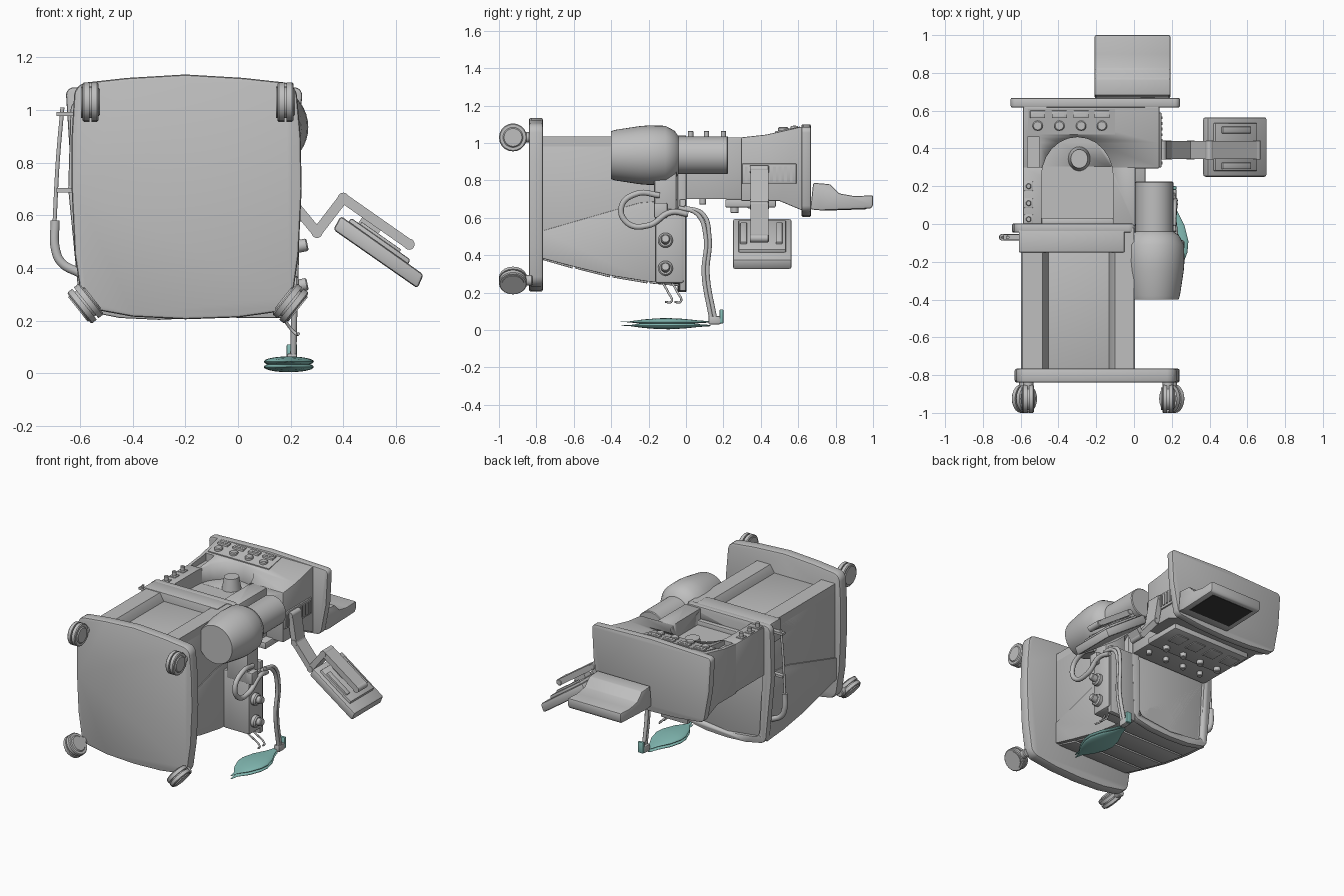
import bpy, bmesh, math
from mathutils import Vector

if "Cube" in bpy.data.objects:
    bpy.data.objects.remove(bpy.data.objects["Cube"])


def material(name, rgb):
    m = bpy.data.materials.new(name)
    m.use_nodes = True
    m.diffuse_color = (*rgb, 1)
    m.node_tree.nodes["Principled BSDF"].inputs["Base Color"].default_value = (*rgb, 1)
    return m


GREY = material("warm_grey", (0.52, 0.52, 0.52))
TEAL = material("teal_rubber", (0.24, 0.52, 0.48))
DARK = material("dark_screen", (0.04, 0.04, 0.04))


def finish(name, bm, mat=GREY, bevel=0):
    """Turn a bmesh into an object, with baked bevel and smooth shading."""
    bmesh.ops.recalc_face_normals(bm, faces=bm.faces)
    if bevel:
        sharp = [e for e in bm.edges if len(e.link_faces) == 2 and e.calc_face_angle() > 0.6]
        bmesh.ops.bevel(bm, geom=sharp, offset=bevel, segments=2, affect='EDGES', profile=0.5)
    me = bpy.data.meshes.new(name)
    bm.to_mesh(me)
    bm.free()
    me.materials.append(mat)
    me.shade_smooth()
    me.set_sharp_from_angle(angle=math.radians(35))
    ob = bpy.data.objects.new(name, me)
    bpy.context.collection.objects.link(ob)
    return ob


def prism(name, pts, axis, a, b, corner=0, bevel=0, mat=GREY):
    """Extrude a 2D outline along x, y or z, with optional rounded corners."""
    place = {'x': lambda p, t: (t, p[0], p[1]), 'y': lambda p, t: (p[0], t, p[1]),
             'z': lambda p, t: (p[0], p[1], t)}[axis]
    bm = bmesh.new()
    lo = [bm.verts.new(place(p, a)) for p in pts]
    hi = [bm.verts.new(place(p, b)) for p in pts]
    bm.faces.new(lo)
    bm.faces.new(hi)
    sides = []
    for i in range(len(pts)):
        j = (i + 1) % len(pts)
        bm.faces.new((lo[i], lo[j], hi[j], hi[i]))
        sides.append(bm.edges.get((lo[i], hi[i])))
    bmesh.ops.recalc_face_normals(bm, faces=bm.faces)
    if corner:
        sides = [e for e in sides if e.calc_face_angle() > 0.6]
        bmesh.ops.bevel(bm, geom=sides, offset=corner, segments=5, affect='EDGES', profile=0.5)
    return finish(name, bm, mat, bevel)


def box(name, x, y, z, bevel=0, mat=GREY):
    return prism(name, [(x[0], y[0]), (x[1], y[0]), (x[1], y[1]), (x[0], y[1])],
                 'z', z[0], z[1], 0, bevel, mat)


def lathe(name, start, direction, profile, mat=GREY, scale=None, sides=28):
    """Spin (distance, radius) pairs round an axis from start."""
    rot = Vector((0, 0, 1)).rotation_difference(Vector(direction)).to_matrix()
    bm = bmesh.new()
    rings = []
    for d, r in profile:
        ring = []
        for i in range(sides):
            t = math.tau * i / sides
            v = rot @ Vector((r * math.cos(t), r * math.sin(t), d))
            if scale:
                v = Vector([c * s for c, s in zip(v, scale)])
            ring.append(bm.verts.new(v + Vector(start)))
        rings.append(ring)
    for p, q in zip(rings, rings[1:]):
        for i in range(sides):
            j = (i + 1) % sides
            bm.faces.new((p[i], p[j], q[j], q[i]))
    bm.faces.new(rings[0])
    bm.faces.new(rings[-1])
    return finish(name, bm, mat)


def knob(name, start, direction, length, r, mat=GREY):
    c = min(r, length) * 0.2
    return lathe(name, start, direction, [(0, r), (length - c, r), (length, r - c)], mat, sides=20)


def tube(name, pts, r, mat=GREY):
    cu = bpy.data.curves.new(name, 'CURVE')
    cu.dimensions = '3D'
    cu.bevel_depth = r
    cu.bevel_resolution = 3
    cu.use_fill_caps = True
    sp = cu.splines.new('BEZIER')
    sp.bezier_points.add(len(pts) - 1)
    for b, p in zip(sp.bezier_points, pts):
        b.co = p
        b.handle_left_type = b.handle_right_type = 'AUTO'
    tmp = bpy.data.objects.new(name + "_path", cu)
    bpy.context.collection.objects.link(tmp)
    me = bpy.data.meshes.new_from_object(tmp.evaluated_get(bpy.context.evaluated_depsgraph_get()))
    bpy.data.objects.remove(tmp)
    me.materials.clear()
    me.materials.append(mat)
    me.shade_smooth()
    bpy.context.collection.objects.link(bpy.data.objects.new(name, me))


def cut(target, cutter):
    """Subtract the cutter, bake the result and drop the cutter."""
    cutter.hide_render = True
    mod = target.modifiers.new("cut", 'BOOLEAN')
    mod.operation, mod.solver, mod.object = 'DIFFERENCE', 'EXACT', cutter
    me = bpy.data.meshes.new_from_object(
        target.evaluated_get(bpy.context.evaluated_depsgraph_get()))
    target.modifiers.clear()
    target.data = me
    bpy.data.objects.remove(cutter)


# Wheeled base
prism("base_plate", [(-.62, 1.1), (-.42, 1.122), (-.2, 1.135), (.02, 1.122), (.22, 1.1), (.238, .9),
                     (.242, .7), (.23, .45), (.2, .24), (0, .212), (-.2, .205), (-.4, .215),
                     (-.59, .25), (-.62, .45), (-.632, .7), (-.632, .9)],
      'y', -.84, -.765, .045, .012)
for side, cx in (("right", -.56), ("left", .18)):
    s = -1 if side == "right" else 1
    for end, x, z, d in (("rear", cx, 1.03, (1, 0, 0)), ("front", cx + .02 * s, .265, (-.78 * s, 0, .62))):
        d = Vector(d).normalized()
        for k in (-1, 1):
            knob(f"{end}_{side}_wheel", Vector((x, -.925, z)) + d * .004 * k, d * k, .026, .075)
        knob(f"{end}_{side}_wheel_hub", Vector((x, -.925, z)) - d * .036, d, .072, .06)
        knob(f"{end}_{side}_caster_stem", (x, -.9, z), (0, 1, 0), .08, .028)

# Cabinet with bowed drawer front
bow = [(-.02, .25), (-.2, .265), (-.4, .297), (-.6, .345), (-.77, .39)]
prism("cabinet_body", bow + [(-.77, .985), (-.02, .985)], 'x', -.59, 0, 0, .004)
prism("drawer_shell", [(y, z - .006) for y, z in bow] + [(-.77, .53), (-.25, .68), (-.02, .7)],
      'x', -.598, .006, 0, .003)
for (y0, z0), (y1, z1) in zip(bow[:-1], bow[1:]):
    prism("drawer_front", [(y0 - .006, z0 - .016), (y1 + .006, z1 - .016), (y1 + .006, z1 + .01),
                           (y0 - .006, z0 + .01)], 'x', -.57, -.02, 0, .004)
prism("rear_right_column", [(-.59, .9), (-.59, 1.035), (-.485, 1.035), (-.45, .98), (-.45, .9)],
      'y', -.77, -.02)
prism("rear_left_column", [(0, .9), (0, 1.035), (-.1, 1.035), (-.135, .98), (-.135, .9)],
      'y', -.77, -.02)
box("rear_lip", (-.61, -.05), (-.15, -.03), (.9, 1.04), .006)

# Worktop tray with sunken surface
tray = prism("worktop", [(-.635, 1.04), (.01, 1.04), (.015, .7), (0, .24), (-.15, .21), (-.3, .203),
                         (-.45, .21), (-.6, .24), (-.645, .7)], 'y', -.045, .002, .04, .006)
cut(tray, prism("tray_cutter", [(-.59, .9), (-.04, .9), (-.045, .27), (-.3, .24), (-.555, .27)],
                'y', -.02, .05, .04))

# Upper housing with arched bay in the rear
lower = box("housing_lower", (-.588, .008), (-.01, .305), (.70, 1.03), .006)
upper = prism("housing_upper", [(.295, 1.03), (.43, 1.045), (.62, 1.088), (.62, .64), (.5, .69),
                                (.295, .69)], 'x', -.588, .135, 0, .006)
arch = [(-.49, -.02), (-.11, -.02), (-.11, .25)]
arch += [(-.3 + .19 * math.cos(t), .25 + .21 * math.sin(t)) for t in (math.pi * i / 12 for i in range(1, 12))]
arch += [(-.49, .25)]
for part in (lower, upper):
    cut(part, prism("arch_cutter", arch, 'z', .93, 1.2))
    cut(part, box("slot_cutter", (-.565, -.5), (.3, .46), (1.0, 1.2)))
box("bay_ramp", (-.49, -.11), (-.01, .03), (.9, .96), .006)
lathe("bay_knob", (-.29, .345, .92), (0, 0, 1), [(0, .06), (.06, .05), (.09, .045)], scale=(1, 1.1, 1))
prism("gauge_panel", [(.475, 1.05), (.61, 1.08), (.61, 1.088), (.475, 1.062)], 'x', -.56, -.1)
for x in (-.51, -.395, -.28, -.17):
    box("gauge_window", (x - .04, x + .04), (.56, .6), (1.06, 1.092), .003)
    box("gauge_slit", (x - .025, x + .025), (.573, .588), (1.085, 1.094), 0)
    knob("gauge_dial", (x, .52, 1.05), (0, 0, 1), .035, .027)
for y in (.025, .11, .2):
    box("socket_plate", (-.58, -.535), (y - .025, y + .025), (1.02, 1.036), .003)
    knob("socket_knob", (-.558, y, 1.03), (0, 0, 1), .035, .014)

# Instrument face towards the worktop
box("instrument_panel", (-.54, .06), (.21, .48), (.655, .7), .008)
for i in range(4):
    x = -.47 + .14 * i
    box("instrument_slot", (x - .045, x + .045), (.33, .43), (.649, .66), .003)
    knob("control_knob", (x, .26, .66), (0, 0, -1), .035, .022)
    knob("flow_knob", (x, .09, .71), (0, 0, -1), .04, .018)

# Top shelf and monitor
prism("top_shelf", [(-.655, 1.085), (-.2, 1.1), (.245, 1.085), (.232, .85), (.19, .635), (0, .612),
                    (-.2, .605), (-.4, .612), (-.6, .635), (-.64, .85)], 'y', .617, .668, .03, .008)
prism("monitor", [(.665, .645), (.72, .64), (.99, .65), (1, .67), (1, .72), (.9, .716), (.82, .73),
                  (.77, .78), (.68, .787)], 'x', -.208, .192, 0, .008)
prism("monitor_screen", [(.735, .638), (.965, .646), (.965, .652), (.735, .646)], 'x', -.17, .155, mat=DARK)

# Side vent and swing arm with display
box("side_vent", (.12, .145), (.3, .59), (.78, .89), .004)
for i in range(9):
    box("vent_fin", (.14, .152), (.315 + .03 * i, .33 + .03 * i), (.795, .875))
path = [Vector(p) for p in ((.15, .86), (.18, .68), (.3, .535), (.4, .665), (.65, .49))]
for p, q in zip(path, path[1:]):
    n = (q - p).normalized().orthogonal() * .019
    prism("arm_link", [p + n, q + n, q - n, p - n], 'y', .345, .44)
for p in path:
    knob("arm_joint", (p.x, .342, p.y), (0, 1, 0), .101, .021)
prism("arm_mount", [(.44, .545), (.49, .62), (.56, .57), (.51, .495)], 'y', .37, .43)
prism("side_display", [(.39, .598), (.705, .375), (.682, .322), (.362, .545)], 'y', .25, .565, 0, .012)
prism("side_display_back", [(.43, .59), (.655, .432), (.64, .4), (.41, .56)], 'y', .28, .535, 0, .008)
for y in (.29, .48):
    prism("display_rib", [(.47, .575), (.62, .47), (.6, .44), (.45, .545)], 'y', y, y + .035, 0, .003)

# Absorber canister and breathing block
lathe("canister", (.108, -.4, .935), (0, 1, 0),
      [(0, .128), (.02, .135), (.15, .155), (.2, .159), (.29, .157), (.34, .13), (.36, .1), (.62, .1),
       (.625, .095)], sides=40)
box("breathing_arm", (.03, .19), (-.17, -.05), (.6, .88), .012)
box("breathing_block", (0, .2), (-.165, -.01), (.25, .65), .015)
box("block_flange", (-.01, .19), (-.035, .0), (.21, .7), .006)
for z in (.33, .48):
    knob("valve_neck", (.19, -.11, z), (1, 0, 0), .04, .04)
    knob("valve_port", (.22, -.11, z), (1, 0, .2), .045, .024)
box("block_socket", (.18, .225), (-.17, -.1), (.6, .68), .006)

# Hoses, breathing bag and hooks
tube("looped_hose", [(.21, -.14, .72), (.22, -.26, .73), (.22, -.345, .66), (.22, -.31, .57),
                     (.22, -.2, .56), (.22, -.08, .63), (.21, .01, .62)], .016)
for k in (0, 1):
    tube("hanging_hose", [(.21, -.04 + .03 * k, .655), (.215, .06 + .03 * k, .62), (.22, .105 + .02 * k, .5),
                          (.215, .095 + .02 * k, .3), (.21, .135 + .02 * k, .06)], .012)
box("bag_elbow", (.185, .225), (.12, .185), (.03, .075), .008)
box("bag_cuff", (.185, .225), (.18, .2), (.035, .11), .005, TEAL)
for k in (-1, 1):
    lathe("breathing_bag", (.193, -.35, .034 + .01 * k), (0, 1, 0),
          [(0, .004), (.05, .014), (.12, .06), (.2, .09), (.26, .095), (.34, .075), (.42, .035), (.48, .016)],
          TEAL, (1, 1, .21))
for y in (-.13, -.08):
    tube("hook", [(.13, y, .26), (.17, y + .03, .21), (.22, y + .05, .15), (.23, y + .02, .15)], .006)

# Side rail and handle
tube("side_rail", [(-.667, -.07, 1.01), (-.685, -.07, .8), (-.697, -.07, .57)], .008)
for z in (.985, .695):
    box("rail_bracket", (-.69, -.6), (-.085, -.055), (z - .008, z + .008))
tube("side_handle", [(-.695, -.07, .58), (-.693, -.07, .47), (-.67, -.07, .42), (-.6, -.07, .38)], .018)
